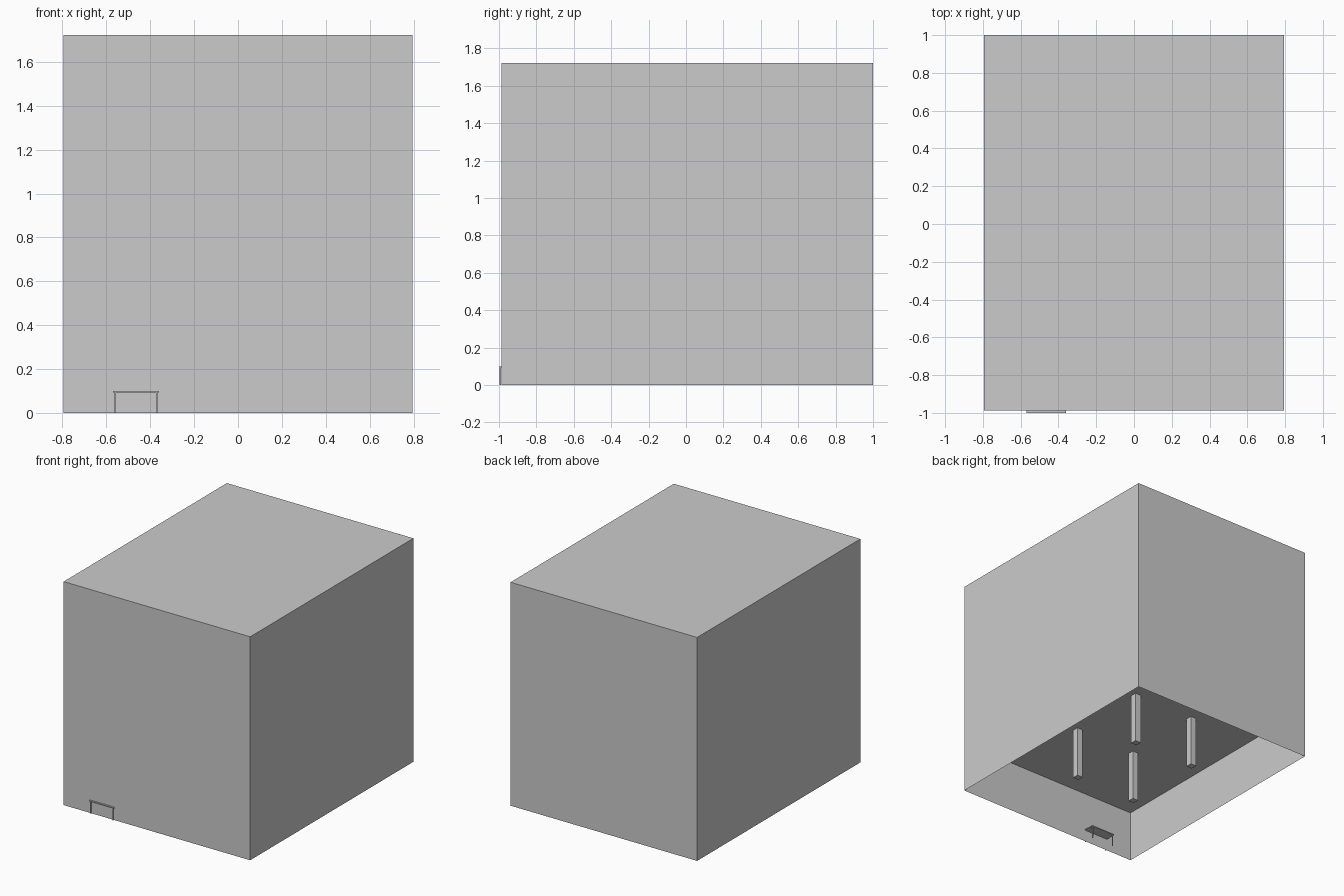
import bpy, bmesh
from mathutils import Matrix, Vector

if "Cube" in bpy.data.objects:
    bpy.data.objects.remove(bpy.data.objects["Cube"])

grey = bpy.data.materials.new("light grey")
grey.diffuse_color = (0.6, 0.6, 0.6, 1)
grey.use_nodes = True
grey.node_tree.nodes["Principled BSDF"].inputs["Base Color"].default_value = grey.diffuse_color


def block(name, lo, hi, open_bottom=False):
    """Axis-aligned box between two corners, optionally without its bottom face."""
    lo, hi = Vector(lo), Vector(hi)
    bm = bmesh.new()
    bmesh.ops.create_cube(bm, size=1, matrix=Matrix.Translation((lo + hi) / 2)
                          @ Matrix.Diagonal((*(hi - lo), 1)))
    if open_bottom:
        bm.normal_update()
        bmesh.ops.delete(bm, geom=[f for f in bm.faces if f.normal.z < -0.5],
                         context='FACES_ONLY')
    me = bpy.data.meshes.new(name)
    bm.to_mesh(me)
    bm.free()
    me.materials.append(grey)
    ob = bpy.data.objects.new(name, me)
    bpy.context.collection.objects.link(ob)
    return ob


X0, X1, Y0, Y1, H, FLOOR = -0.795, 0.795, -0.987, 1.0, 1.722, 0.40

# Thin-walled shell, open underneath
block("building_shell", (X0, Y0, 0), (X1, Y1, H), open_bottom=True)

# Raised floor that closes the space above the open ground level
bm = bmesh.new()
bm.faces.new([bm.verts.new(p) for p in
              ((X0, Y0, FLOOR), (X0, Y1, FLOOR), (X1, Y1, FLOOR), (X1, Y0, FLOOR))])
me = bpy.data.meshes.new("raised_floor")
bm.to_mesh(me)
bm.free()
me.materials.append(grey)
bpy.context.collection.objects.link(bpy.data.objects.new("raised_floor", me))

# Four square pillars under the floor
R = 0.025
for x in (-0.25, 0.28):
    for y in (-0.306, 0.356):
        block("pillar", (x - R, y - R, 0), (x + R, y + R, FLOOR))

# Small table whose front edge pokes through the front wall
block("table_top", (-0.57, -1.0, 0.093), (-0.36, -0.905, 0.1))
L = 0.003
for x in (-0.56, -0.37):
    for y in (-0.993, -0.912):
        block("table_leg", (x - L, y - L, 0), (x + L, y + L, 0.093))
